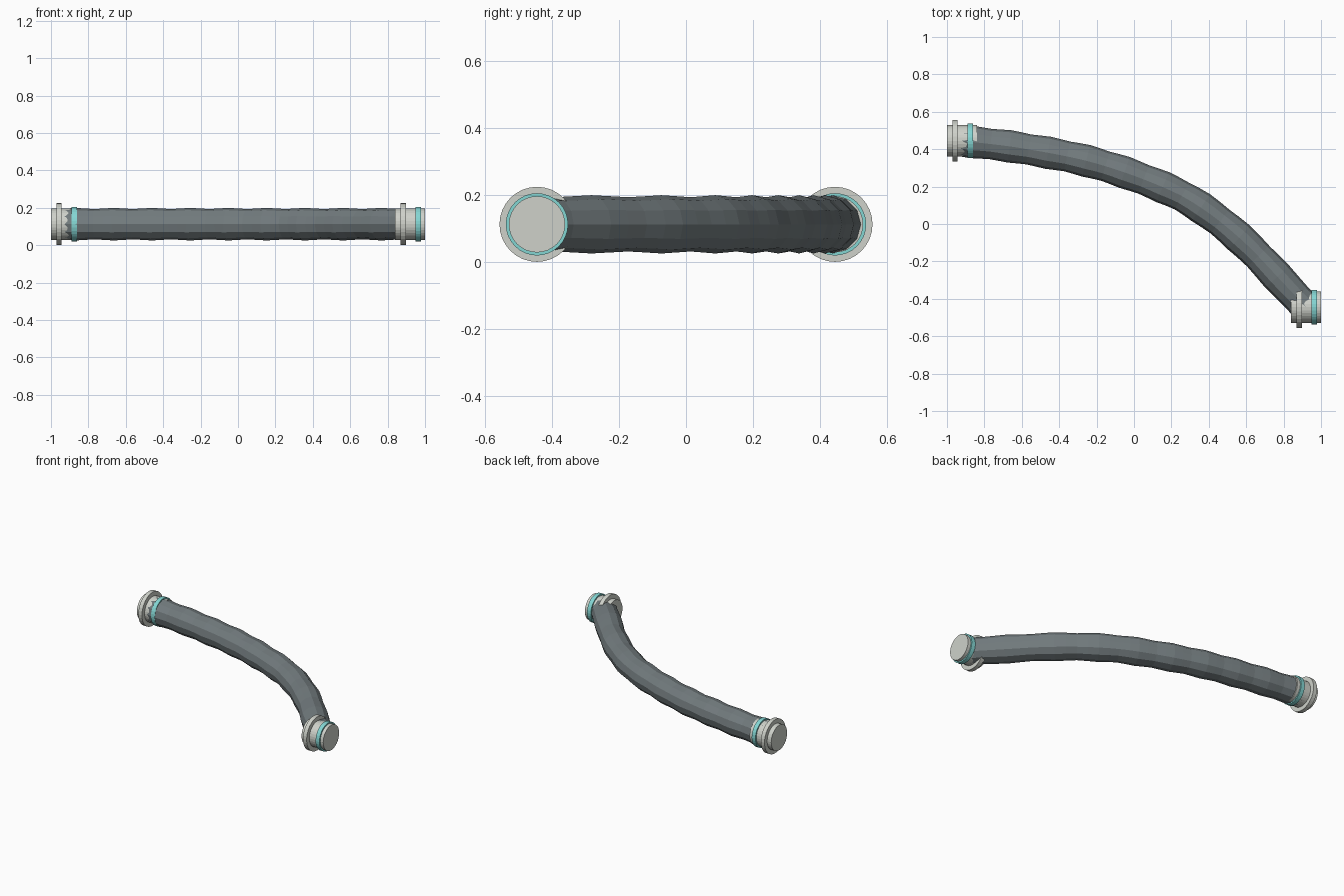
import bpy, bmesh, math
from mathutils import Vector, Matrix

cube = bpy.data.objects.get("Cube")
if cube:
    bpy.data.objects.remove(cube, do_unlink=True)

AXIS_Z = 0.112       # height of the hose centre line
END_X, END_Y = 0.92, 0.445


def material(name, rgb):
    mat = bpy.data.materials.new(name)
    mat.use_nodes = True
    mat.diffuse_color = (*rgb, 1)
    mat.node_tree.nodes["Principled BSDF"].inputs["Base Color"].default_value = (*rgb, 1)
    return mat


rubber = material("grey rubber", (0.17, 0.20, 0.21))
metal = material("pale metal", (0.62, 0.64, 0.59))
teal = material("teal band", (0.23, 0.67, 0.65))


def finish(name, bm, mat):
    bmesh.ops.recalc_face_normals(bm, faces=bm.faces)
    mesh = bpy.data.meshes.new(name)
    bm.to_mesh(mesh)
    bm.free()
    mesh.materials.append(mat)
    obj = bpy.data.objects.new(name, mesh)
    bpy.context.collection.objects.link(obj)
    return obj


def disc(name, x0, x1, y, radius, mat):
    """Closed cylinder lying along x."""
    bm = bmesh.new()
    place = Matrix.Translation(((x0 + x1) / 2, y, AXIS_Z)) @ Matrix.Rotation(math.pi / 2, 4, "Y")
    bmesh.ops.create_cone(bm, cap_ends=True, segments=32, radius1=radius,
                          radius2=radius, depth=x1 - x0, matrix=place)
    return finish(name, bm, mat)


# Couplers: body, flange and coloured band, identical at both ends
for side, x, y in (("right", -END_X, END_Y), ("left", END_X, -END_Y)):
    disc(side + "_coupler_body", x - 0.08, x + 0.08, y, 0.084, metal)
    disc(side + "_coupler_flange", x - 0.05, x - 0.023, y, 0.112, metal)
    disc(side + "_coupler_band", x + 0.03, x + 0.058, y, 0.093, teal)

# Centre line of the hose
PATH = [Vector((x, y, AXIS_Z)) for x, y in (
    (-END_X, END_Y), (-0.6, 0.405), (-0.2, 0.323), (0.2, 0.177),
    (0.4, 0.058), (0.6, -0.108), (0.8, -0.318), (END_X, -END_Y))]


def path_point(x):
    """Cubic Hermite interpolation of the centre line at a given x."""
    slopes = []
    for i in range(len(PATH)):
        a, b = PATH[max(i - 1, 0)], PATH[min(i + 1, len(PATH) - 1)]
        slopes.append((b.y - a.y) / (b.x - a.x))
    i = max(k for k in range(len(PATH) - 1) if k == 0 or PATH[k].x <= x)
    a, b = PATH[i], PATH[i + 1]
    h = b.x - a.x
    t = (x - a.x) / h
    y = ((2 * t**3 - 3 * t**2 + 1) * a.y + (t**3 - 2 * t**2 + t) * h * slopes[i]
         + (3 * t**2 - 2 * t**3) * b.y + (t**3 - t**2) * h * slopes[i + 1])
    return Vector((x, y, AXIS_Z))


# Hose: rippled faceted tube swept along the centre line
RINGS, SIDES, RIPPLES = 36, 12, 9
bm = bmesh.new()
rings = []
for i in range(RINGS + 1):
    t = i / RINGS
    x = END_X * (2 * t - 1)
    centre = path_point(x)
    step = 0.01
    tangent = (path_point(min(x + step, END_X)) - path_point(max(x - step, -END_X))).normalized()
    across = Vector((-tangent.y, tangent.x, 0))
    radius = 0.084 + 0.003 * math.sin(math.tau * RIPPLES * t)
    ring = []
    for k in range(SIDES):
        angle = math.tau * k / SIDES
        offset = across * math.cos(angle) + Vector((0, 0, math.sin(angle)))
        ring.append(bm.verts.new(centre + offset * radius))
    rings.append(ring)
for a, b in zip(rings, rings[1:]):
    for k in range(SIDES):
        n = (k + 1) % SIDES
        bm.faces.new((a[k], a[n], b[n], b[k]))
bm.faces.new(rings[0])
bm.faces.new(rings[-1])
finish("hose", bm, rubber)
